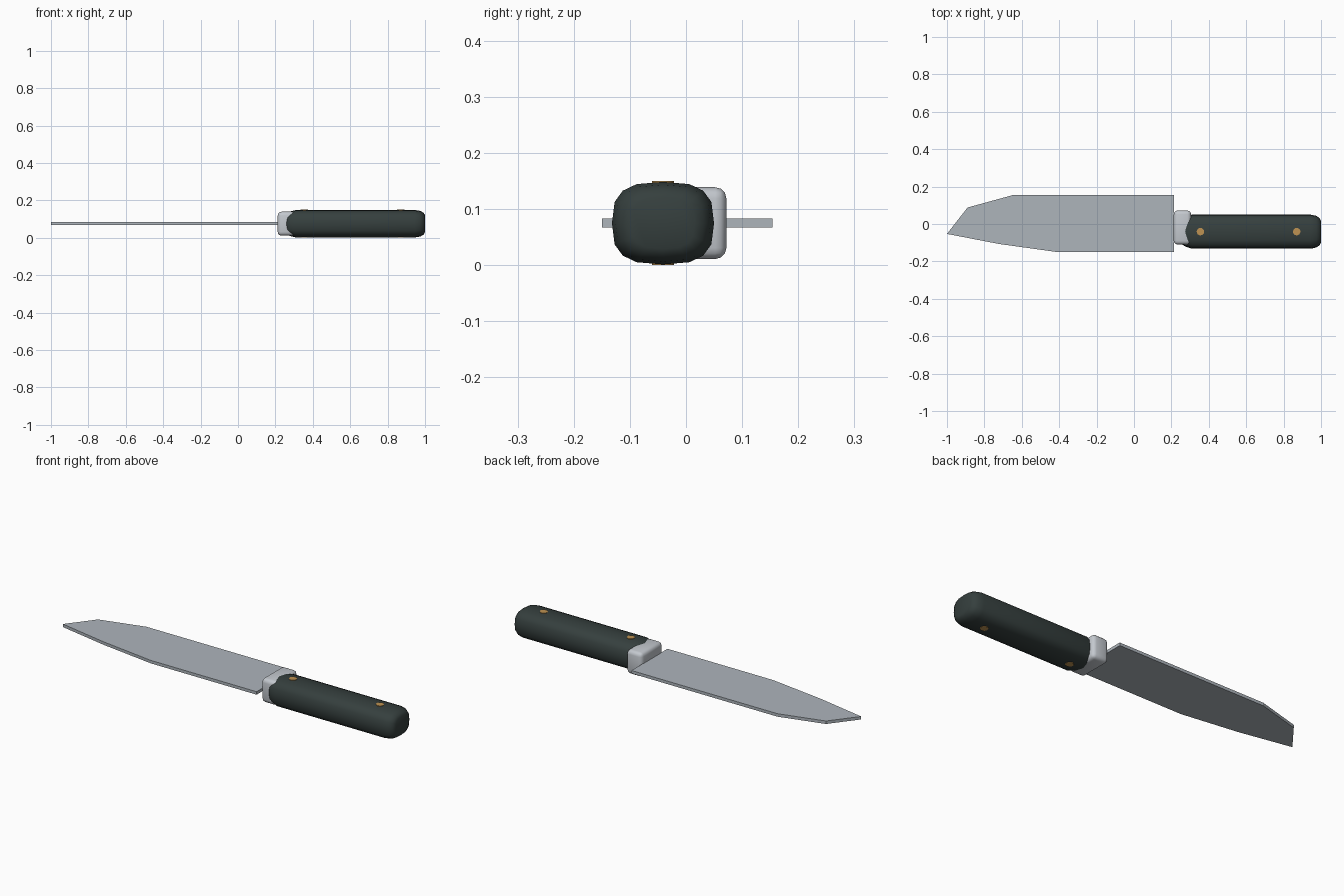
import bpy, bmesh, math
from mathutils import Vector

if "Cube" in bpy.data.objects:
    bpy.data.objects.remove(bpy.data.objects["Cube"], do_unlink=True)


def material(name, rgb):
    mat = bpy.data.materials.new(name)
    mat.use_nodes = True
    mat.diffuse_color = (*rgb, 1)
    mat.node_tree.nodes["Principled BSDF"].inputs["Base Color"].default_value = (*rgb, 1)
    return mat


def make_object(name, bm, mat, smooth_angle=None):
    bmesh.ops.recalc_face_normals(bm, faces=bm.faces)
    mesh = bpy.data.meshes.new(name)
    bm.to_mesh(mesh)
    bm.free()
    mesh.materials.append(mat)
    obj = bpy.data.objects.new(name, mesh)
    bpy.context.collection.objects.link(obj)
    if smooth_angle:
        bpy.ops.object.select_all(action='DESELECT')
        obj.select_set(True)
        bpy.context.view_layer.objects.active = obj
        bpy.ops.object.shade_smooth_by_angle(angle=math.radians(smooth_angle))
    return obj


steel = material("blade steel", (0.42, 0.46, 0.50))
bright = material("bright steel", (0.55, 0.58, 0.62))
dark = material("dark grip", (0.036, 0.05, 0.048))
brass = material("brass", (0.52, 0.29, 0.085))

MID_Z = 0.075
GRIP_Y = -0.041

# Blade: flat outline extruded to an even thickness
outline = [(-1, -0.053), (-0.72, -0.107), (-0.41, -0.15), (0.215, -0.15),
           (0.215, 0.154), (-0.65, 0.154), (-0.89, 0.088)]
bm = bmesh.new()
face = bm.faces.new([bm.verts.new((x, y, MID_Z - 0.008)) for x, y in outline])
top = bmesh.ops.extrude_face_region(bm, geom=[face])["geom"]
bmesh.ops.translate(bm, vec=(0, 0, 0.016),
                    verts=[v for v in top if isinstance(v, bmesh.types.BMVert)])
make_object("blade", bm, steel)

# Bolster: rounded block between blade and grip
bm = bmesh.new()
bmesh.ops.create_cube(bm, size=1)
bmesh.ops.scale(bm, vec=(0.093, 0.182, 0.128), verts=bm.verts)
bmesh.ops.translate(bm, vec=(0.259, -0.019, MID_Z), verts=bm.verts)
bmesh.ops.bevel(bm, geom=bm.edges[:], offset=0.02, segments=3,
                profile=0.5, affect='EDGES')
make_object("bolster", bm, bright, 40)

# Grip: squarish oval section swept along x, rounded at both ends
SIDES = 16
stations = [(0.25, 0.62), (0.26, 0.77), (0.275, 0.88), (0.31, 1),
            (0.945, 1), (0.975, 0.93), (0.992, 0.8), (1, 0.62)]


def section(angle):
    c, s = math.cos(angle), math.sin(angle)
    power = 2 / 2.9
    return Vector((0, math.copysign(abs(c) ** power, c) * 0.091,
                   math.copysign(abs(s) ** power, s) * 0.0735))


bm = bmesh.new()
rings = []
for x, scale in stations:
    base = Vector((x, GRIP_Y, MID_Z))
    rings.append([bm.verts.new(base + section(math.tau * i / SIDES) * scale)
                  for i in range(SIDES)])
for a, b in zip(rings, rings[1:]):
    for i in range(SIDES):
        j = (i + 1) % SIDES
        bm.faces.new((a[i], a[j], b[j], b[i]))
bm.faces.new(rings[0])
bm.faces.new(rings[-1])
make_object("grip", bm, dark, 50)

# Rivets: pins running through the grip, just proud of both faces
for name, x in (("front_rivet", 0.355), ("rear_rivet", 0.87)):
    bm = bmesh.new()
    bmesh.ops.create_cone(bm, cap_ends=True, segments=16, radius1=0.02,
                          radius2=0.02, depth=0.15)
    bmesh.ops.translate(bm, vec=(x, GRIP_Y, MID_Z), verts=bm.verts)
    make_object(name, bm, brass, 40)
